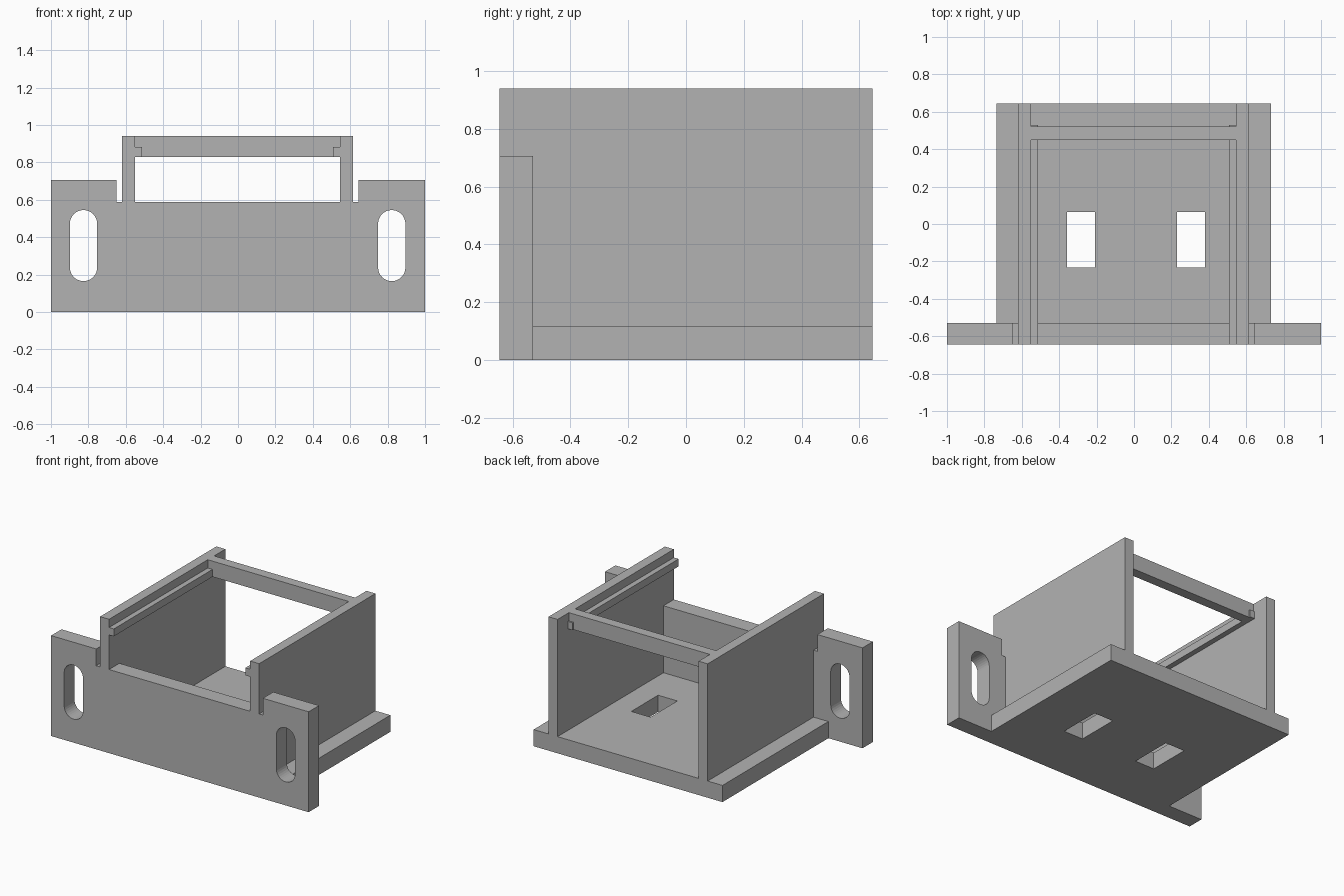
import bpy, bmesh, math
from mathutils import Vector

if "Cube" in bpy.data.objects:
    bpy.data.objects.remove(bpy.data.objects["Cube"])

grey = bpy.data.materials.new("grey plastic")
grey.diffuse_color = (0.45, 0.45, 0.45, 1)
grey.use_nodes = True
grey.node_tree.nodes["Principled BSDF"].inputs["Base Color"].default_value = grey.diffuse_color


def prism(name, loops, axis, start, end):
    """Extrude a flat outline (first loop) with holes (other loops) along an axis."""
    def place(u, v, w):
        return {"x": (w, u, v), "y": (u, w, v), "z": (u, v, w)}[axis]
    bm = bmesh.new()
    edges = []
    for loop in loops:
        vs = [bm.verts.new(place(u, v, start)) for u, v in loop]
        edges += [bm.edges.new((vs[i - 1], vs[i])) for i in range(len(vs))]
    bmesh.ops.triangle_fill(bm, edges=edges, use_beauty=True)
    faces = bm.faces[:]
    out = bmesh.ops.extrude_face_region(bm, geom=faces, use_keep_orig=True)
    moved = [g for g in out["geom"] if isinstance(g, bmesh.types.BMVert)]
    shift = Vector(place(0, 0, end - start))
    bmesh.ops.translate(bm, verts=moved, vec=shift)
    bmesh.ops.recalc_face_normals(bm, faces=bm.faces[:])
    bmesh.ops.dissolve_limit(bm, angle_limit=0.01, verts=bm.verts[:], edges=bm.edges[:])
    mesh = bpy.data.meshes.new(name)
    bm.to_mesh(mesh)
    bm.free()
    mesh.materials.append(grey)
    obj = bpy.data.objects.new(name, mesh)
    bpy.context.collection.objects.link(obj)
    return obj


def rect(u0, u1, v0, v1):
    return [(u0, v0), (u1, v0), (u1, v1), (u0, v1)]


def slot(cx, r, z0, z1, n=16):
    """Upright rounded slot outline."""
    pts = []
    for cz, a0 in ((z1 - r, 0), (z0 + r, math.pi)):
        pts += [(cx + r * math.cos(a0 + math.pi * i / n),
                 cz + r * math.sin(a0 + math.pi * i / n)) for i in range(n + 1)]
    return pts


FRONT, PLATE_BACK, BACK = -0.645, -0.53, 0.645
FLOOR, SILL, TOP = 0.117, 0.587, 0.94

# Front mounting plate with a notched top and two screw slots
plate = [(-1, 0), (1, 0), (1, 0.705), (0.645, 0.705), (0.645, SILL),
         (-0.65, SILL), (-0.65, 0.705), (-1, 0.705)]
prism("front_plate", [plate, slot(-0.826, 0.073, 0.165, 0.545),
                      slot(0.822, 0.073, 0.165, 0.545)], "y", FRONT, PLATE_BACK)

# Floor with two rectangular openings
prism("floor", [rect(-0.735, 0.732, PLATE_BACK, BACK),
                rect(-0.358, -0.208, -0.233, 0.065),
                rect(0.23, 0.38, -0.233, 0.065)], "z", 0, FLOOR)

# Side walls, stepped over the front plate
wall = [(PLATE_BACK, FLOOR), (BACK, FLOOR), (BACK, TOP),
        (FRONT, TOP), (FRONT, SILL), (PLATE_BACK, SILL)]
prism("left_wall", [wall], "x", -0.62, -0.55)
prism("right_wall", [wall], "x", 0.546, 0.616)

# Lid rails along the inside of the walls
rail = rect(FRONT, 0.53, 0.83, 0.882)
prism("left_rail", [rail], "x", -0.55, -0.513)
prism("right_rail", [rail], "x", 0.509, 0.546)

# Rear crossbar between the walls
prism("rear_crossbar", [rect(-0.55, 0.546, 0.83, TOP)], "y", 0.45, 0.52)
